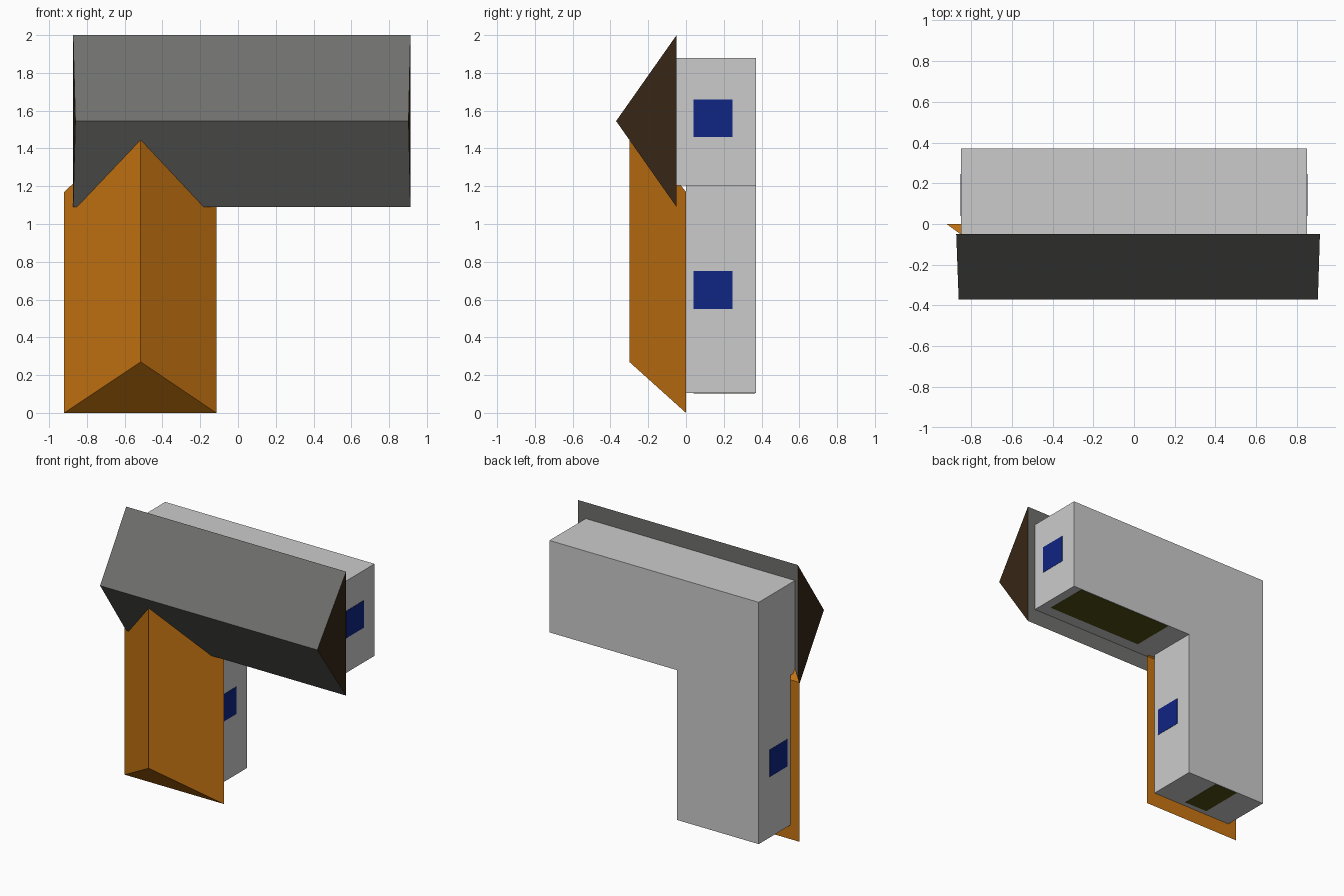
import bpy

if "Cube" in bpy.data.objects:
    bpy.data.objects.remove(bpy.data.objects["Cube"])


def material(name, rgb):
    m = bpy.data.materials.new(name)
    m.diffuse_color = (*rgb, 1)
    m.use_nodes = True
    m.node_tree.nodes["Principled BSDF"].inputs["Base Color"].default_value = m.diffuse_color
    return m


ORANGE = material("orange", (0.58, 0.18, 0.006))
DARK = material("dark_grey", (0.16, 0.16, 0.155))
BROWN = material("dark_brown", (0.038, 0.02, 0.008))
BLUE = material("blue", (0.005, 0.018, 0.23))
OLIVE = material("olive", (0.08, 0.08, 0.008))


def add_mesh(name, verts, faces, mats=()):
    me = bpy.data.meshes.new(name)
    me.from_pydata(verts, [], faces)
    for m in mats:
        me.materials.append(m)
    ob = bpy.data.objects.new(name, me)
    bpy.context.collection.objects.link(ob)
    return ob


def box(name, lo, hi, mat=None):
    verts = [(x, y, z) for x in (lo[0], hi[0]) for y in (lo[1], hi[1]) for z in (lo[2], hi[2])]
    faces = [(0, 1, 3, 2), (4, 6, 7, 5), (0, 4, 5, 1), (2, 3, 7, 6), (0, 2, 6, 4), (1, 5, 7, 3)]
    return add_mesh(name, verts, faces, [mat] if mat else [])


def prism(name, end_a, end_b, mats):
    """Closed triangular prism between two matching triangles; ends are faces 0 and 1."""
    faces = [(2, 1, 0), (3, 4, 5), (0, 1, 4, 3), (1, 2, 5, 4), (2, 0, 3, 5)]
    return add_mesh(name, end_a + end_b, faces, mats)


# Grey L-shaped body
box("upper_body", (-0.85, -0.05, 1.205), (0.85, 0.37, 1.88))
box("lower_body", (-0.85, 0.0, 0.105), (-0.185, 0.37, 1.205))

# Orange lower wedge with slanted ends
prism("lower_wedge",
      [(-0.92, 0, 0), (-0.515, -0.30, 0.27), (-0.115, 0, 0)],
      [(-0.92, 0, 1.17), (-0.515, -0.30, 1.55), (-0.115, 0, 1.17)], [ORANGE])

# Dark upper wedge with brown ends
wedge = prism("upper_wedge",
              [(-0.873, -0.05, 1.09), (-0.861, -0.37, 1.545), (-0.873, -0.05, 2.0)],
              [(0.913, -0.05, 1.09), (0.903, -0.37, 1.545), (0.913, -0.05, 2.0)], [DARK, BROWN])
for i in (0, 1):
    wedge.data.polygons[i].material_index = 1

# Blue square side panels
T = 0.002
for name, x, z in (("upper_side_panel", 0.85, 1.46),
                   ("lower_right_panel", -0.185, 0.55),
                   ("lower_left_panel", -0.85, 0.55)):
    box(name, (x - T, 0.04, z), (x + T, 0.245, z + 0.2), BLUE)

# Olive panels on the undersides
for name, x0, x1, z in (("upper_bottom_panel", 0.0, 0.78, 1.205),
                        ("lower_bottom_panel", -0.617, -0.43, 0.105)):
    box(name, (x0, 0.04, z - T), (x1, 0.365, z + T), OLIVE)

# Consistent outward normals
import bmesh
for ob in bpy.context.collection.objects:
    bm = bmesh.new()
    bm.from_mesh(ob.data)
    bmesh.ops.recalc_face_normals(bm, faces=bm.faces)
    bm.to_mesh(ob.data)
    bm.free()
